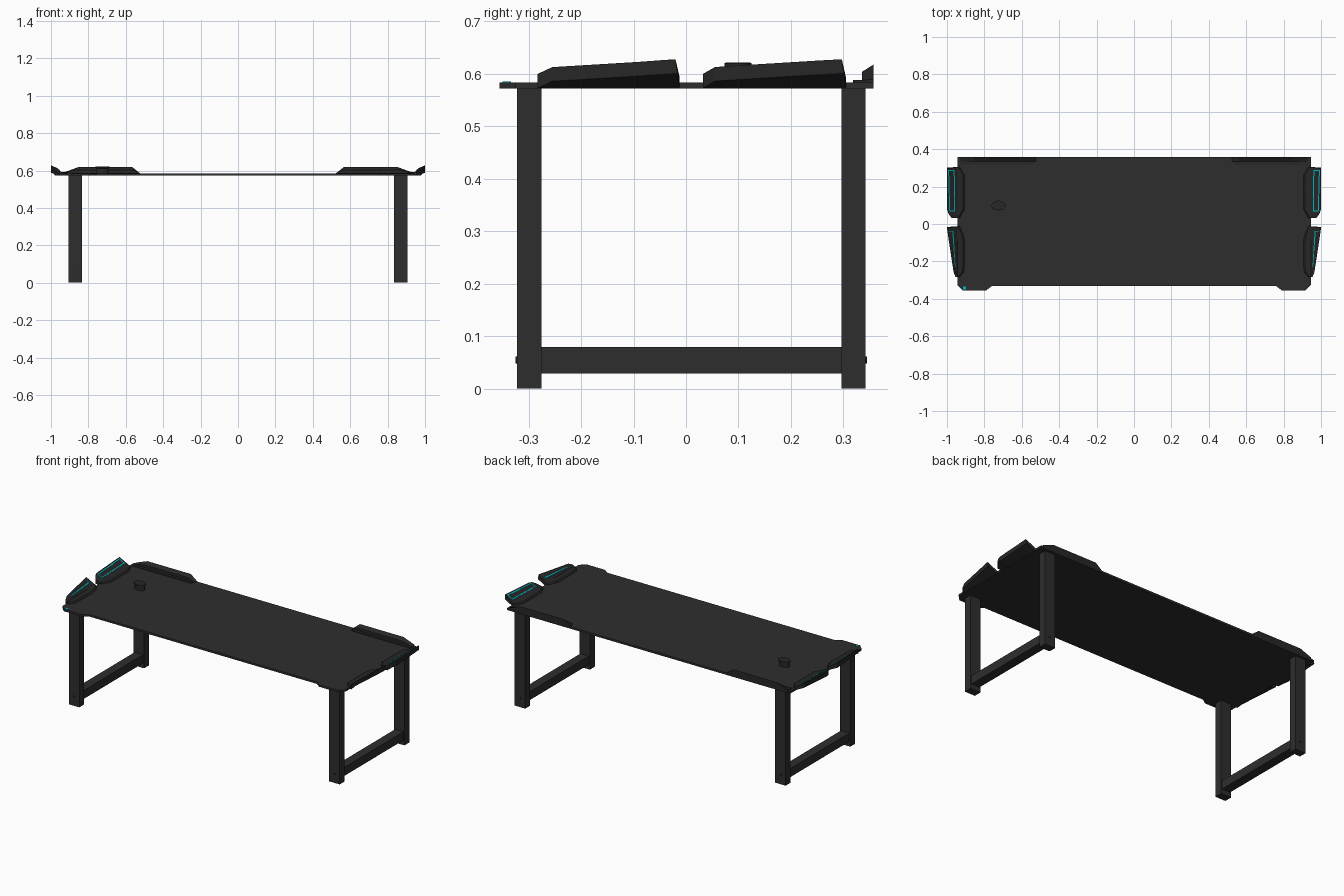
import bpy
import bmesh
import math

if "Cube" in bpy.data.objects:
    bpy.data.objects.remove(bpy.data.objects["Cube"], do_unlink=True)


def material(name, color):
    m = bpy.data.materials.new(name)
    m.use_nodes = True
    m.diffuse_color = (*color, 1)
    m.node_tree.nodes["Principled BSDF"].inputs["Base Color"].default_value = (*color, 1)
    return m


CHARCOAL = material("charcoal", (0.027, 0.027, 0.027))
BLACK = material("soft black", (0.02, 0.02, 0.02))
CYAN = material("cyan", (0.0, 0.5, 0.55))


def loft(name, rings, mat):
    """Solid through matching rings of points, closed at both ends."""
    bm = bmesh.new()
    loops = [[bm.verts.new(p) for p in ring] for ring in rings]
    n = len(loops[0])
    for a, b in zip(loops, loops[1:]):
        for i in range(n):
            bm.faces.new((a[i], a[(i + 1) % n], b[(i + 1) % n], b[i]))
    bm.faces.new(loops[0])
    bm.faces.new(loops[-1])
    bmesh.ops.recalc_face_normals(bm, faces=bm.faces)
    mesh = bpy.data.meshes.new(name)
    bm.to_mesh(mesh)
    bm.free()
    mesh.materials.append(mat)
    obj = bpy.data.objects.new(name, mesh)
    bpy.context.collection.objects.link(obj)
    return obj


def box(name, x, y, z, mat):
    outline = [(x[0], y[0]), (x[1], y[0]), (x[1], y[1]), (x[0], y[1])]
    return loft(name, [[(*p, h) for p in outline] for h in z], mat)


def disc_ring(cx, cy, rx, ry, z, n=24):
    turn = [2 * math.pi * i / n for i in range(n)]
    return [(cx + rx * math.cos(t), cy + ry * math.sin(t), z) for t in turn]


# Table top with two front corner tabs
half = [(0.945, 0.357), (0.945, -0.325), (0.915, -0.355), (0.79, -0.355), (0.76, -0.332)]
outline = half + [(-x, y) for x, y in reversed(half)]
loft("table_top", [[(*p, z) for p in outline] for z in (0.572, 0.584)], CHARCOAL)

# Oval cable cap: stem and rim
loft("cable_cap", [disc_ring(-0.725, 0.099, rx, ry, z) for rx, ry, z in
                   [(0.032, 0.02, 0.58), (0.032, 0.02, 0.612), (0.038, 0.026, 0.614),
                    (0.038, 0.026, 0.62), (0.035, 0.023, 0.622)]], BLACK)

# Side wing stations: y, outer x, top z, inner x
WINGS = {
    "rear": [(0.032, 0.975, 0.6, 0.932), (0.055, 0.992, 0.613, 0.92), (0.08, 1.0, 0.615, 0.905),
             (0.26, 1.0, 0.626, 0.905), (0.305, 1.0, 0.628, 0.932)],
    "front": [(-0.283, 0.955, 0.6, 0.932), (-0.255, 0.965, 0.613, 0.908), (-0.09, 0.99, 0.623, 0.905),
              (-0.05, 0.996, 0.626, 0.915), (-0.012, 1.0, 0.628, 0.932)],
}


def wing_rings(stations, s):
    rings = []
    for i, (y, xo, top, xi) in enumerate(stations):
        lean = 0.008 if i == len(stations) - 1 else 0
        rings.append([(s * xi, y, 0.576), (s * xi, y, 0.586), (s * (xi + 0.008), y, 0.592),
                      (s * 0.945, y, 0.593), (s * xo, y - lean, top),
                      (s * xo, y - lean / 2, top - 0.027), (s * 0.945, y, 0.574)])
    return rings


def light_strip(name, stations, s, u, v):
    """Thin plate on the sloped inner face: u runs outward, v along the wing."""
    (ya, xa, ta, _), (yb, xb, tb, _) = stations[1], stations[-1]

    def point(a, b, lift):
        x = 0.945 + a * (xa + (xb - xa) * b - 0.945)
        z = 0.593 + a * (ta + (tb - ta) * b - 0.593)
        return (s * x, ya + (yb - ya) * b, z + lift)

    corners = [(u[0], v[0]), (u[1], v[0]), (u[1], v[1]), (u[0], v[1])]
    loft(name, [[point(a, b, lift) for a, b in corners] for lift in (-0.001, 0.0015)], CYAN)


STRIPS = {
    "rear": [((0.25, 0.35), (0.05, 0.93)), ((0.8, 0.9), (0.05, 0.93)),
             ((0.35, 0.8), (0.05, 0.07)), ((0.35, 0.8), (0.91, 0.93))],
    "front": [((0.4, 0.52), (0.1, 0.9)), ((0.52, 0.85), (0.88, 0.9))],
}

for side, s in (("left", 1), ("right", -1)):
    # Raised side wings with light strips
    for place, stations in WINGS.items():
        loft(f"{side}_{place}_wing", wing_rings(stations, s), BLACK)
        for i, (u, v) in enumerate(STRIPS[place]):
            light_strip(f"{side}_{place}_light_{i + 1}", stations, s, u, v)

    # Back fin on a thin base plate
    fin = [(0.525, 0.002), (0.565, 0.034), (0.855, 0.034), (0.93, 0.006)]
    loft(f"{side}_back_fin", [[(s * x, 0.335, 0.58), (s * x, 0.335, 0.584 + 0.58 * h),
                               (s * x, 0.3575, 0.584 + h), (s * x, 0.3575, 0.574)]
                              for x, h in fin], BLACK)
    box(f"{side}_fin_base", (s * 0.535, s * 0.93), (0.318, 0.357), (0.58, 0.588), BLACK)

    # Leg frame: two posts, lower rail and bolts
    for place, y, face in (("front", (-0.322, -0.275), -0.322), ("back", (0.296, 0.342), 0.342)):
        box(f"{side}_{place}_leg", (s * 0.835, s * 0.905), y, (0, 0.573), CHARCOAL)
        out = math.copysign(0.003, face)
        bolt = disc_ring(s * 0.87, 0.055, 0.007, 0.007, 0, 10)
        loft(f"{side}_{place}_bolt", [[(x, face + d, z) for x, z, _ in bolt] for d in (-out, out)], BLACK)
    box(f"{side}_lower_rail", (s * 0.842, s * 0.898), (-0.28, 0.3), (0.029, 0.08), CHARCOAL)

# Small marker plate on the front corner tab
box("corner_marker", (-0.913, -0.897), (-0.35, -0.334), (0.583, 0.586), CYAN)
